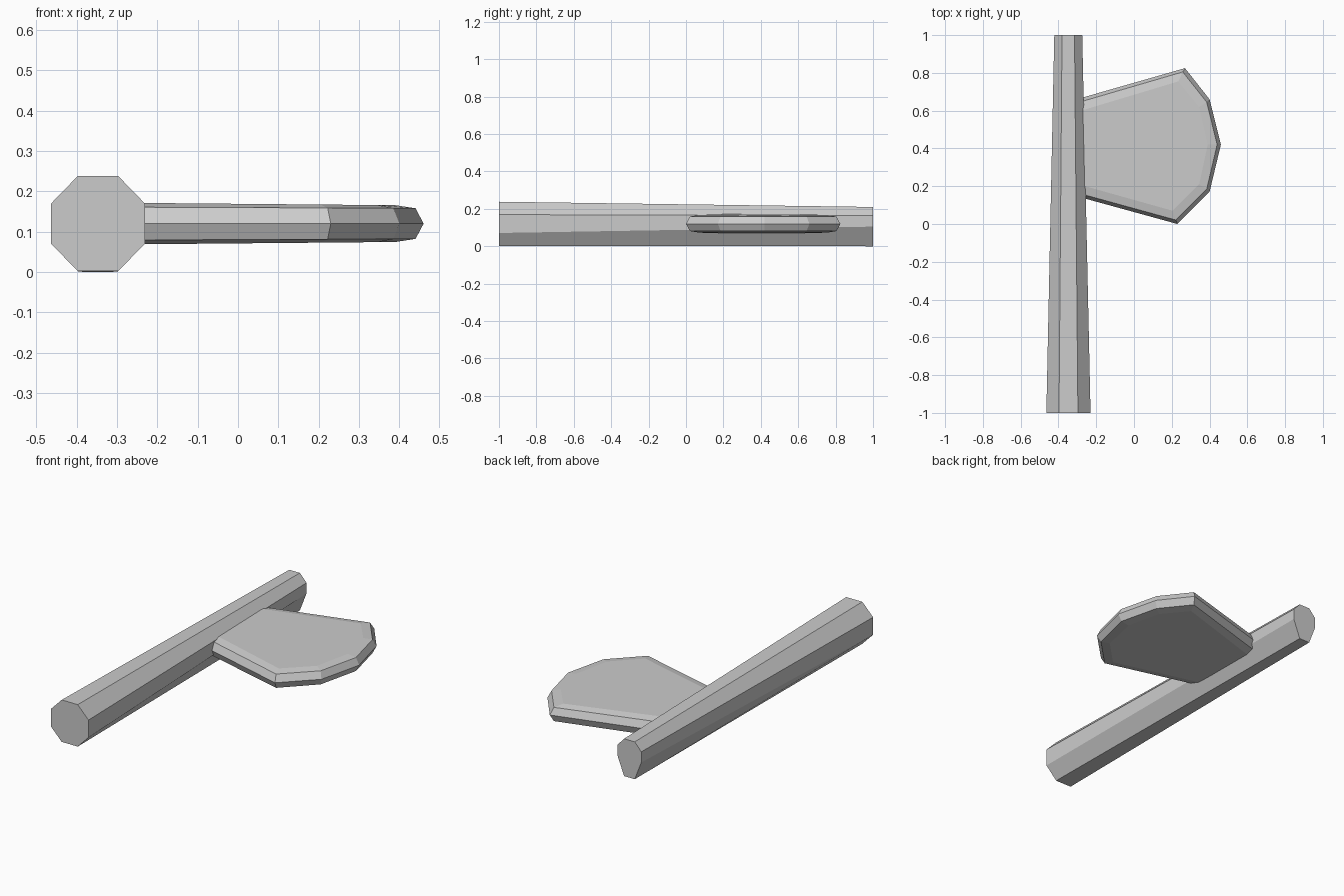
import bpy

if "Cube" in bpy.data.objects:
    bpy.data.objects.remove(bpy.data.objects["Cube"])


def loft(name, rings):
    """Join equal-length rings of points with quads and cap both ends."""
    n = len(rings[0])
    verts = [p for ring in rings for p in ring]
    faces = [(r * n + i, r * n + (i + 1) % n, (r + 1) * n + (i + 1) % n, (r + 1) * n + i)
             for r in range(len(rings) - 1) for i in range(n)]
    faces.append(tuple(reversed(range(n))))
    faces.append(tuple(range(len(verts) - n, len(verts))))
    mesh = bpy.data.meshes.new(name)
    mesh.from_pydata(verts, [], faces)
    obj = bpy.data.objects.new(name, mesh)
    bpy.context.collection.objects.link(obj)
    bpy.context.view_layer.objects.active = obj
    obj.select_set(True)
    bpy.ops.object.mode_set(mode='EDIT')
    bpy.ops.mesh.select_all(action='SELECT')
    bpy.ops.mesh.normals_make_consistent(inside=False)
    bpy.ops.object.mode_set(mode='OBJECT')
    obj.select_set(False)
    return obj


def octagon(y, cx, half_w, flat_w, zs):
    """Eight-sided section: zs = bottom, lower corner, upper corner, top."""
    right = [(flat_w, zs[0]), (half_w, zs[1]), (half_w, zs[2]), (flat_w, zs[3])]
    return [(cx + x, y, z) for x, z in right] + [(cx - x, y, z) for x, z in reversed(right)]


# Tapered octagonal shaft, flat along the underside
loft("shaft", [octagon(-1, -0.347, 0.117, 0.050, (0.002, 0.071, 0.169, 0.238)),
               octagon(1, -0.348, 0.074, 0.033, (0.0, 0.105, 0.165, 0.21))])

# Flared blade: outer rim, bevel and gently crowned faces, root sunk in the shaft
rim = [(-0.33, 0.653), (0.27, 0.825), (0.40, 0.66), (0.46, 0.42),
       (0.40, 0.17), (0.23, 0.0), (-0.33, 0.154)]
bevel = [(-0.33, 0.633), (0.258, 0.805), (0.385, 0.645), (0.44, 0.42),
         (0.385, 0.185), (0.222, 0.021), (-0.33, 0.173)]
crown = [(-0.33, 0.585), (0.235, 0.755), (0.345, 0.62), (0.39, 0.42),
         (0.345, 0.21), (0.205, 0.07), (-0.33, 0.22)]


def bevel_ring(s):
    return [(x, y, 0.12 + s * (0.041 - 0.004 * (x + 0.33))) for x, y in bevel]


def crown_ring(s):
    return [(x, y, 0.12 + s * (0.052 - 0.009 * (x + 0.33))) for x, y in crown]


loft("blade", [crown_ring(-1), bevel_ring(-1), [(x, y, 0.12) for x, y in rim],
               bevel_ring(1), crown_ring(1)])
